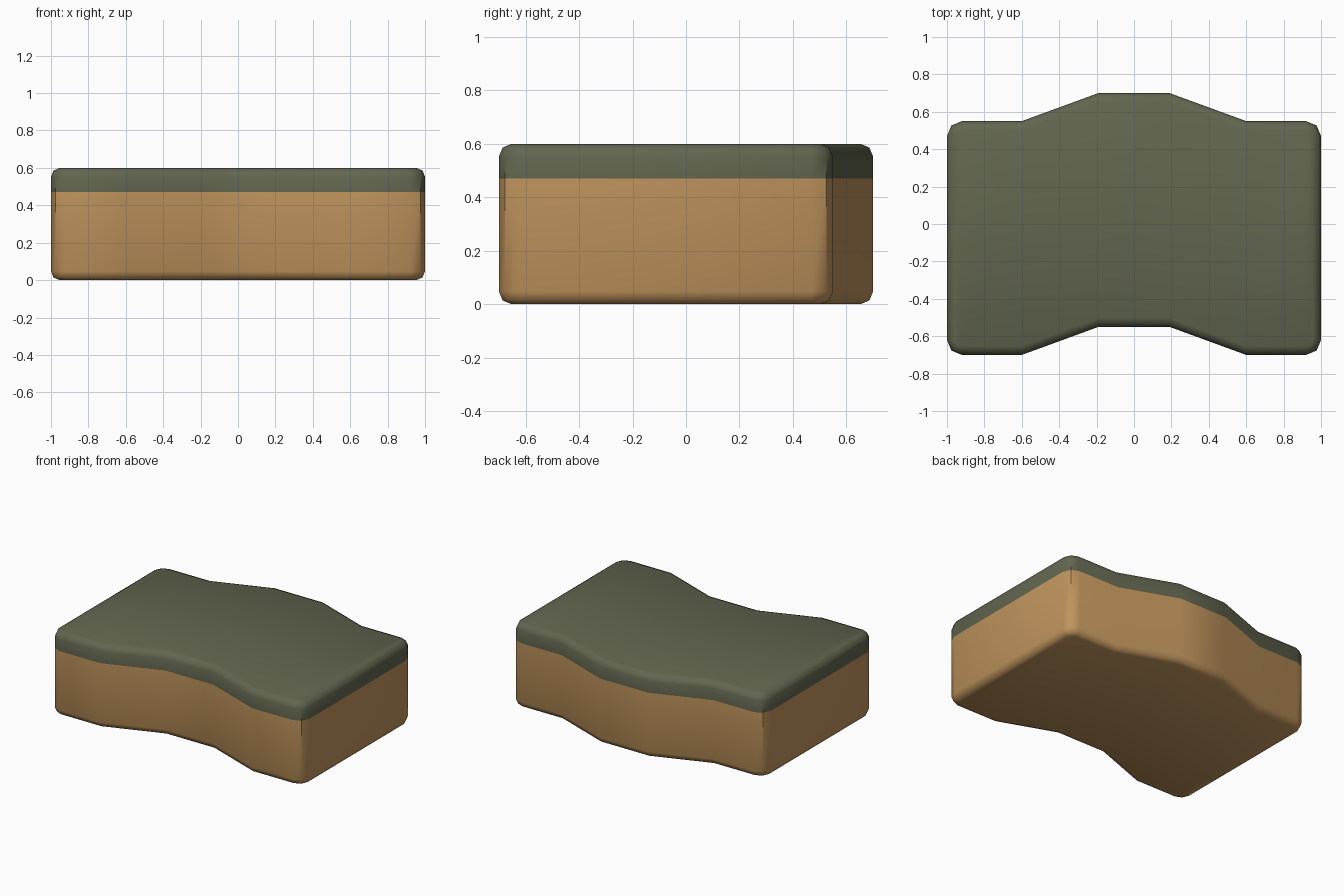
import bpy, bmesh, math

if "Cube" in bpy.data.objects:
    bpy.data.objects.remove(bpy.data.objects["Cube"])

HALF_X, HALF_Y, HEIGHT = 1.0, 0.625, 0.6
CORNER, RIM, SPLIT = 0.08, 0.047, 0.47


def material(name, color):
    m = bpy.data.materials.new(name)
    m.diffuse_color = (*color, 1)
    m.use_nodes = True
    m.node_tree.nodes["Principled BSDF"].inputs["Base Color"].default_value = m.diffuse_color
    return m


def wave(x):
    # sideways shift of the block along its length
    t = (abs(x) - 0.19) / 0.41
    return 0.075 - 0.15 * min(1, max(0, t))


def edge_points(inset):
    # half outline (x, distance from centre line), left to right
    r = CORNER - inset
    half = []
    for k in range(3):
        a = math.radians(45 * k)
        half.append((HALF_X - CORNER + r * math.cos(a),
                     HALF_Y - CORNER + r * math.sin(a)))
    half += [(0.6, HALF_Y - inset), (0.19, HALF_Y - inset)]
    return [(-x, y) for x, y in half] + half[::-1]


# Cross-section of the rim: (inset, height)
mid = RIM * (1 - math.sqrt(0.5))
low = [(RIM, 0), (mid, mid), (0, RIM)]
levels = low + [(0, SPLIT)] + [(i, HEIGHT - z) for i, z in reversed(low)]

# Wavy rounded block, lofted from stacked outlines
bm = bmesh.new()
rings = []
for inset, z in levels:
    pts = edge_points(inset)
    front = [bm.verts.new((x, -y + wave(x), z)) for x, y in pts]
    back = [bm.verts.new((x, y + wave(x), z)) for x, y in pts]
    rings.append(front + back[::-1])
n = len(rings[0])
for a, b in zip(rings, rings[1:]):
    for i in range(n):
        j = (i + 1) % n
        bm.faces.new((a[i], a[j], b[j], b[i]))
# Top and bottom as strips running front to back
for ring in (rings[0], rings[-1]):
    for i in range(n // 2 - 1):
        bm.faces.new((ring[i], ring[i + 1], ring[n - 2 - i], ring[n - 1 - i]))
bmesh.ops.recalc_face_normals(bm, faces=bm.faces)

# Green scouring layer above the split, sponge below
for f in bm.faces:
    f.smooth = True
    f.material_index = int(f.calc_center_median().z > SPLIT)
# Crisp vertical corner creases
for e in bm.edges:
    u, v = e.verts
    if abs(u.co.x - v.co.x) < 1e-5 and abs(u.co.y - v.co.y) < 1e-5 \
            and 0.96 < abs(u.co.x) < 0.99:
        e.smooth = False

mesh = bpy.data.meshes.new("sponge")
bm.to_mesh(mesh)
bm.free()
mesh.materials.append(material("sponge tan", (0.53, 0.30, 0.11)))
mesh.materials.append(material("scourer green", (0.122, 0.132, 0.078)))
bpy.context.collection.objects.link(bpy.data.objects.new("sponge", mesh))
